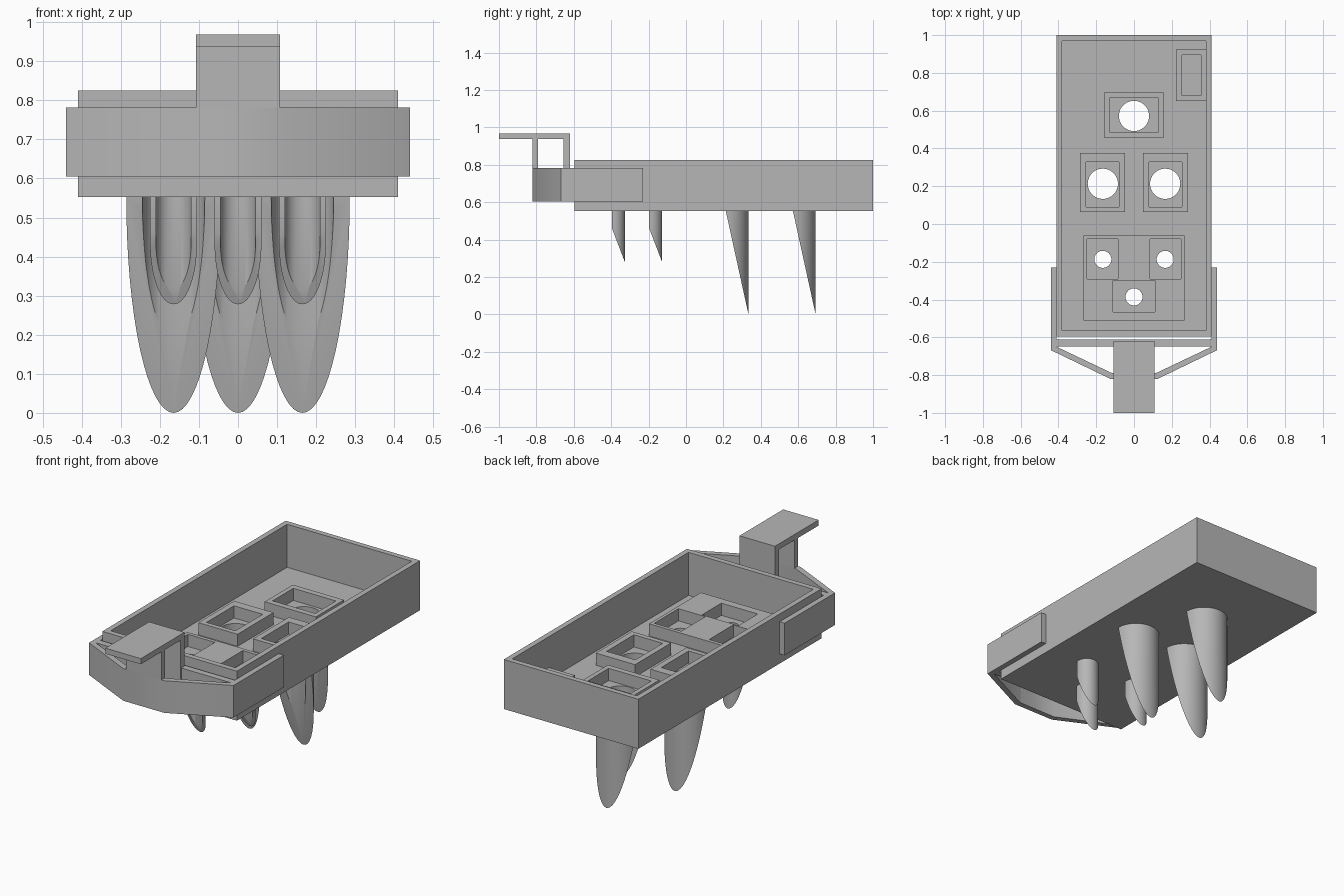
import bpy, bmesh, math
from mathutils import Vector

if "Cube" in bpy.data.objects:
    bpy.data.objects.remove(bpy.data.objects["Cube"], do_unlink=True)

grey = bpy.data.materials.new("plain_grey")
grey.use_nodes = True
grey.diffuse_color = (0.47, 0.47, 0.47, 1)
grey.node_tree.nodes["Principled BSDF"].inputs["Base Color"].default_value = (0.47, 0.47, 0.47, 1)


def finish(name, bm):
    bmesh.ops.recalc_face_normals(bm, faces=bm.faces)
    mesh = bpy.data.meshes.new(name)
    bm.to_mesh(mesh)
    bm.free()
    mesh.materials.append(grey)
    obj = bpy.data.objects.new(name, mesh)
    bpy.context.collection.objects.link(obj)
    return obj


def prism(name, outline, z0, z1):
    """Extrude a flat outline from z0 to z1."""
    bm = bmesh.new()
    face = bm.faces.new([bm.verts.new((x, y, z0)) for x, y in outline])
    top = bmesh.ops.extrude_face_region(bm, geom=[face])["geom"]
    verts = [v for v in top if isinstance(v, bmesh.types.BMVert)]
    bmesh.ops.translate(bm, verts=verts, vec=(0, 0, z1 - z0))
    return finish(name, bm)


def box(name, x0, x1, y0, y1, z0, z1):
    return prism(name, [(x0, y0), (x1, y0), (x1, y1), (x0, y1)], z0, z1)


def disc(name, x, y, r, z0, z1, n=48):
    ring = [(x + r * math.cos(math.tau * i / n), y + r * math.sin(math.tau * i / n)) for i in range(n)]
    return prism(name, ring, z0, z1)


def cut(obj, cutters):
    """Subtract the cutters, then discard them."""
    bpy.context.view_layer.objects.active = obj
    for c in cutters:
        c.hide_render = True
        mod = obj.modifiers.new("cut", 'BOOLEAN')
        mod.operation = 'DIFFERENCE'
        mod.solver = 'EXACT'
        mod.object = c
        bpy.ops.object.modifier_apply(modifier=mod.name)
        bpy.data.objects.remove(c, do_unlink=True)


def spout(name, x, y, r_out, r_in, ext, z_start, z_tip, n=32):
    """Half tube hanging below the floor, sliced by a steep plane."""
    def arc(r):
        pts = [(x + r * math.cos(math.pi * i / n), y + r * math.sin(math.pi * i / n)) for i in range(n + 1)]
        return [(x + r, y - ext)] + pts + [(x - r, y - ext)] if ext else pts
    obj = prism(name, arc(r_out) + arc(r_in)[::-1], z_tip - 0.05, FLOOR - 0.01)
    bm = bmesh.new()
    bm.from_mesh(obj.data)
    run, rise = r_out + ext, z_start - z_tip
    res = bmesh.ops.bisect_plane(
        bm, geom=bm.verts[:] + bm.edges[:] + bm.faces[:], dist=1e-6,
        plane_co=Vector((x, y + r_out, z_tip)),
        plane_no=Vector((0, -rise, -run)), clear_outer=True)
    edges = [e for e in bm.edges if e.is_boundary]
    bmesh.ops.edgenet_fill(bm, edges=edges)
    bmesh.ops.recalc_face_normals(bm, faces=bm.faces)
    bm.to_mesh(obj.data)
    bm.free()


FLOOR, BASE, RIM, FRAME = 0.588, 0.552, 0.825, 0.655
BIG = [(0, 0.572), (-0.165, 0.213), (0.165, 0.213)]
SMALL = [(0, -0.386), (-0.165, -0.187), (0.165, -0.187)]

# Open tray with round holes in the floor
tray = box("tray", -0.41, 0.41, -0.595, 1, BASE, RIM)
cutters = [box("cavity", -0.38, 0.38, -0.565, 0.97, FLOOR, 0.9)]
cutters += [disc("bore", x, y, 0.08, 0.5, 0.7) for x, y in BIG]
cutters += [disc("bore", x, y, 0.045, 0.5, 0.7) for x, y in SMALL]
cut(tray, cutters)

# Raised rectangular frames on the floor
LOW = FLOOR - 0.004


def frame(name, outer, *pits):
    obj = box(name, *outer, LOW, FRAME)
    cut(obj, [box("pit", *p, 0.5, 0.75) for p in pits])


frame("back_frame", (-0.156, 0.156, 0.455, 0.7), (-0.13, 0.13, 0.487, 0.667))
frame("right_frame", (-0.286, -0.047, 0.063, 0.376), (-0.254, -0.079, 0.09, 0.328))
frame("left_frame", (0.047, 0.286, 0.063, 0.376), (0.079, 0.254, 0.09, 0.328))
frame("slot_frame", (0.222, 0.381, 0.65, 0.925), (0.254, 0.354, 0.68, 0.894))
frame("front_block", (-0.267, 0.267, -0.51, -0.06),
      (-0.249, -0.085, -0.29, -0.08), (0.085, 0.249, -0.29, -0.08),
      (-0.111, 0.111, -0.466, -0.298))

# Tapered spouts under the floor
for i, (x, y) in enumerate(BIG):
    spout(f"large_spout_{i + 1}", x, y, 0.121, 0.08, 0, BASE, 0)
for i, (x, y) in enumerate(SMALL):
    spout(f"small_spout_{i + 1}", x, y, 0.06, 0.045, 0.01, 0.46, 0.278)

# Wrap-around front bracket
half = [(0.41, -0.23), (0.44, -0.23), (0.44, -0.668), (0.125, -0.82)]
inner = [(0.115, -0.79), (0.41, -0.65)]
outline = half + [(-x, y) for x, y in half[::-1]]
outline += [(-x, y) for x, y in inner[::-1]] + inner
prism("bracket", outline, 0.605, 0.782)
box("bracket_crossbar", -0.412, 0.412, -0.648, -0.612, 0.605, 0.782)

# Raised hook plate on two uprights
box("front_upright", -0.108, 0.108, -0.82, -0.79, 0.605, 0.94)
box("rear_upright", -0.108, 0.108, -0.655, -0.62, 0.605, 0.94)
box("hook_plate", -0.108, 0.108, -1, -0.62, 0.937, 0.968)

# Smooth rounded walls, keep edges sharp
bpy.ops.object.select_all(action='DESELECT')
for obj in bpy.context.collection.objects:
    if obj.type == 'MESH' and grey.name in obj.data.materials:
        obj.select_set(True)
        bpy.context.view_layer.objects.active = obj
bpy.ops.object.shade_smooth_by_angle(angle=math.radians(30))
